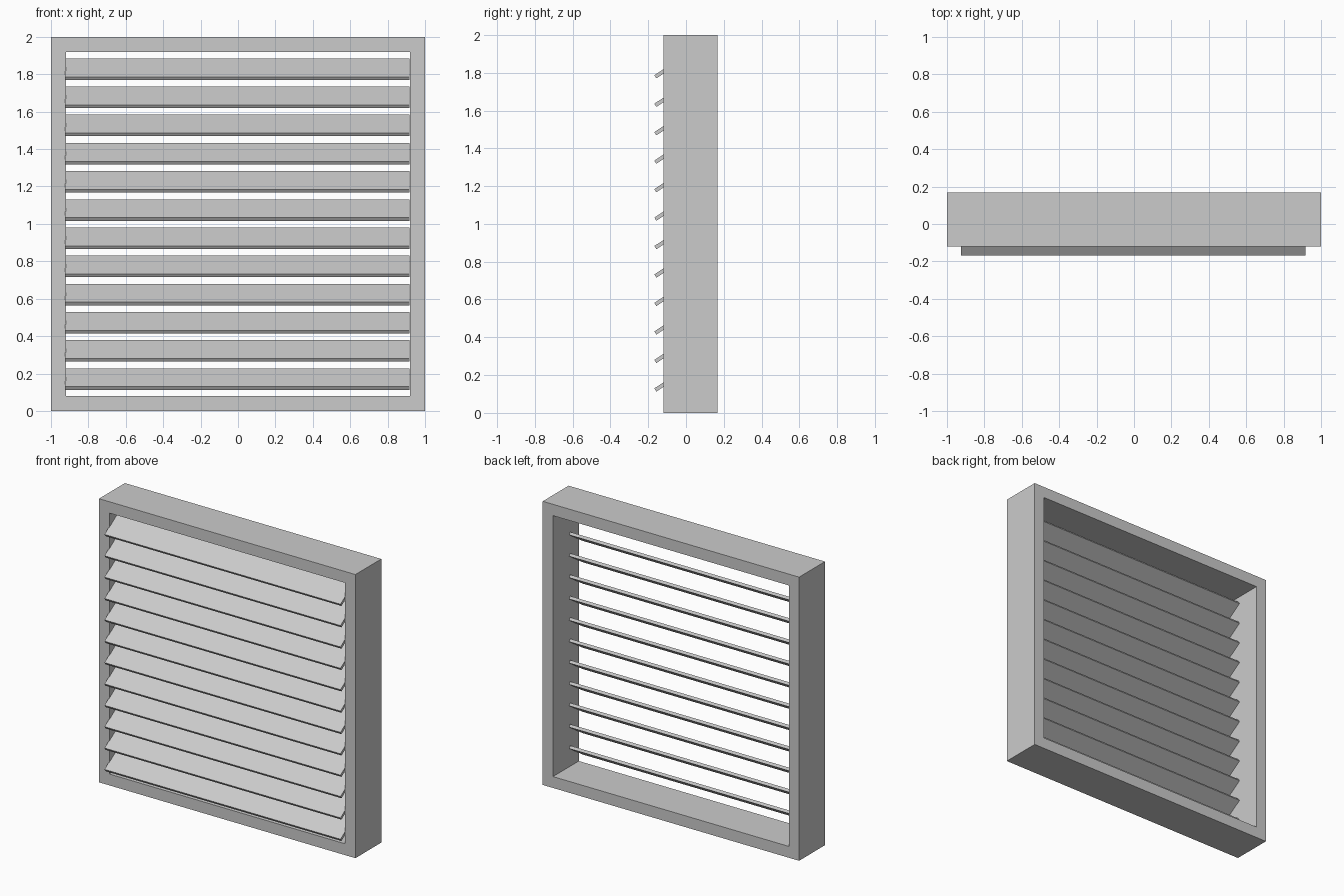
import bpy
import bmesh
import math
from mathutils import Matrix

if "Cube" in bpy.data.objects:
    bpy.data.objects.remove(bpy.data.objects["Cube"])

FRONT, BACK = -0.12, 0.168


def finish(name, bm):
    bmesh.ops.recalc_face_normals(bm, faces=bm.faces)
    mesh = bpy.data.meshes.new(name)
    bm.to_mesh(mesh)
    bm.free()
    obj = bpy.data.objects.new(name, mesh)
    bpy.context.collection.objects.link(obj)
    return obj


# Square frame: outer and inner loops at front and back, bridged into a ring
bm = bmesh.new()
corners = [(-1, -1), (1, -1), (1, 1), (-1, 1)]
loops = []
for half, y in ((1.0, FRONT), (1.0, BACK), (0.92, BACK), (0.92, FRONT)):
    loops.append([bm.verts.new((cx * half, y, 1 + cz * half)) for cx, cz in corners])
for i in range(4):
    a, b = loops[i], loops[(i + 1) % 4]
    for j in range(4):
        k = (j + 1) % 4
        bm.faces.new((a[j], a[k], b[k], b[j]))
finish("frame", bm)

# Tilted slats, sloping down towards the front, sharing one mesh
COUNT, FIRST_Z, LAST_Z = 12, 0.1705, 1.8275
LEFT, RIGHT = -0.924, 0.917
bm = bmesh.new()
size = Matrix.Diagonal((RIGHT - LEFT, 0.178, 0.02, 1))
tilt = Matrix.Rotation(math.radians(33.5), 4, 'X')
bmesh.ops.create_cube(bm, size=1, matrix=tilt @ size)
slat = finish("slat_01", bm)
for i in range(COUNT):
    obj = slat
    if i:
        obj = bpy.data.objects.new(f"slat_{i + 1:02d}", slat.data)
        bpy.context.collection.objects.link(obj)
    z = FIRST_Z + (LAST_Z - FIRST_Z) * i / (COUNT - 1)
    obj.location = ((LEFT + RIGHT) / 2, -0.088, z)
